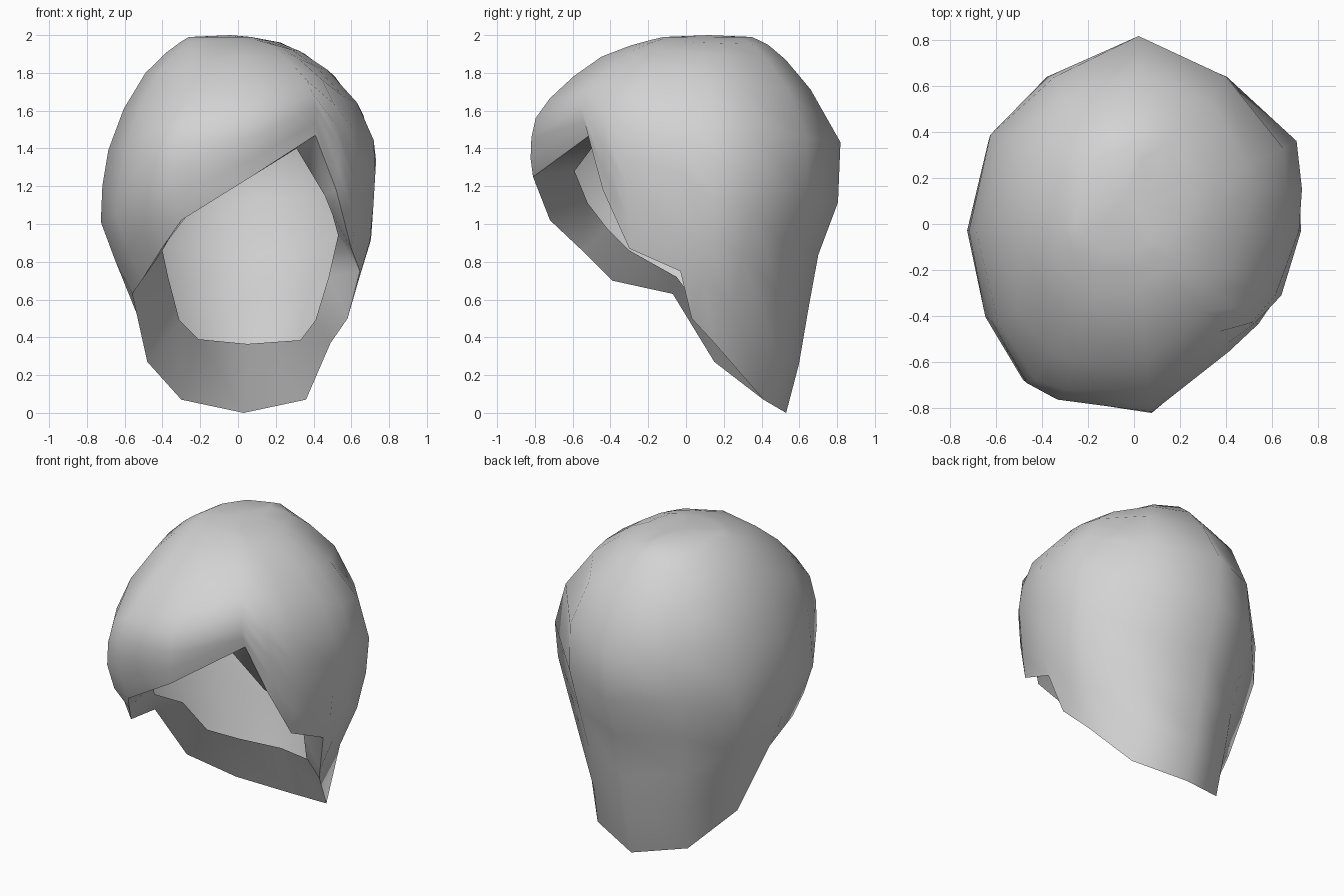
import bpy, bmesh
from math import hypot
from mathutils import Vector

cube = bpy.data.objects.get("Cube")
if cube:
    bpy.data.objects.remove(cube, do_unlink=True)

# Plan outline of the hair, one entry per column, starting at the back
PLAN = [(.02, .82), (.41, .65), (.71, .36), (.73, .15), (.73, -.03),
        (.64, -.31), (.54, -.43), (.41, -.52), (.08, -.82), (-.36, -.76),
        (-.49, -.69), (-.64, -.42), (-.73, -.03), (-.64, .39), (-.38, .65)]

# Outer edge of the face opening and neckline
OUTER_RIM = [(.03, .53, 0), (.36, .41, .07), (.49, .15, .37), (.58, .03, .50),
             (.645, -.03, .75), (.60, -.30, .87), (.52, -.44, 1.18),
             (.41, -.51, 1.47), (.07, -.81, 1.25), (-.30, -.72, 1.02),
             (-.41, -.55, .86), (-.51, -.39, .70), (-.56, -.07, .63),
             (-.48, .15, .27), (-.30, .41, .07)]

# Inner edge of the lip around the opening
INNER_RIM = [(.05, .38, .365), (.33, .30, .385), (.41, .13, .49), (.48, 0, .72),
             (.53, -.08, .94), (.50, -.25, 1.05), (.46, -.38, 1.15),
             (.31, -.50, 1.40), (.07, -.59, 1.28), (-.22, -.52, 1.11),
             (-.33, -.42, .98), (-.40, -.30, .86), (-.37, -.05, .72),
             (-.31, .12, .49), (-.21, .30, .39)]

# Extents by height: z, -x, +x, -y, +y
PROFILE = [(0, .50, .50, .60, .53), (.38, .57, .57, .70, .63),
           (.75, .66, .655, .75, .67), (.92, .705, .705, .77, .73),
           (1.07, .74, .715, .79, .80), (1.40, .685, .735, .83, .835),
           (1.60, .61, .66, .79, .73), (1.76, .53, .55, .63, .63),
           (1.90, .39, .36, .43, .50), (1.96, .31, .23, .25, .42),
           (1.99, .26, .07, .12, .35)]

LEVELS = [.13, .28, .42, .56, .72, .86, .94, .98, 1]
TOP = 1.99


def extents(z):
    """Interpolated half widths of the hair at a height."""
    for a, b in zip(PROFILE, PROFILE[1:]):
        if z <= b[0]:
            f = max(0, (z - a[0]) / (b[0] - a[0]))
            return [p + (q - p) * f for p, q in zip(a[1:], b[1:])]
    return PROFILE[-1][1:]


def surface(col, z):
    """Point on the hair; the plan becomes rounder towards the crown."""
    px, py = PLAN[col][0] / .73, PLAN[col][1] / .82
    roundness = min(1, max(0, (z - 1.47) / .2))
    grow = 1 + roundness * (1 / hypot(px, py) - 1)
    left, right, front, back = extents(z)
    return Vector((px * grow * (right if px > 0 else left),
                   py * grow * (back if py > 0 else front), z))


def bridge(bm, a, b):
    for i in range(len(a)):
        bm.faces.new((a[i - 1], a[i], b[i], b[i - 1]))


# Outer hair surface, lofted from the rim up to the crown
bm = bmesh.new()
rim = [bm.verts.new(p) for p in OUTER_RIM]
low = rim
for t in LEVELS:
    ring = []
    for i, p in enumerate(OUTER_RIM):
        # Ease the rim into the body over the first level
        ease = max(0, 1 - t / .2)
        offset = (Vector(p) - surface(i, p[2])) * ease
        ring.append(bm.verts.new(surface(i, p[2] + (TOP - p[2]) * t) + offset))
    bridge(bm, low, ring)
    low = ring
crown = bm.verts.new((-.04, .12, 2.0))
for i in range(len(low)):
    bm.faces.new((low[i - 1], low[i], crown))

# Lip turned inward around the opening
lip = [bm.verts.new(p) for p in INNER_RIM]
bridge(bm, lip, rim)
bmesh.ops.recalc_face_normals(bm, faces=bm.faces)

# Smooth everywhere except along the rim edge
for face in bm.faces:
    face.smooth = True
for i in range(len(rim)):
    bm.edges.get((rim[i - 1], rim[i])).smooth = False

mesh = bpy.data.meshes.new("hair_shell")
bm.to_mesh(mesh)
bm.free()
hair = bpy.data.objects.new("hair_shell", mesh)
bpy.context.collection.objects.link(hair)

# Plain light grey
grey = bpy.data.materials.new("light_grey")
grey.use_nodes = True
colour = (.65, .65, .65, 1)
grey.diffuse_color = colour
grey.node_tree.nodes["Principled BSDF"].inputs["Base Color"].default_value = colour
mesh.materials.append(grey)
